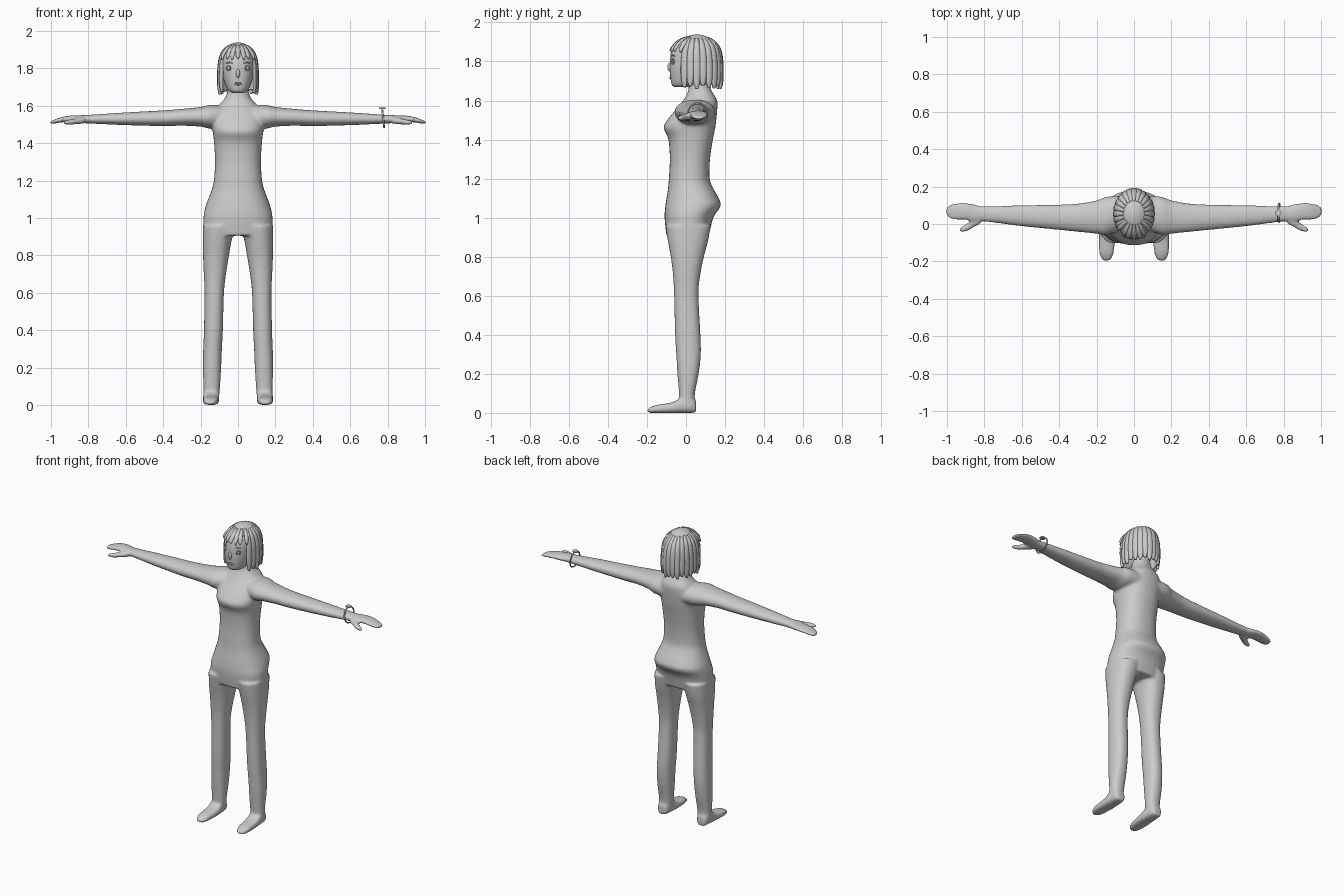
import bpy, bmesh, math
from mathutils import Vector, Matrix

if "Cube" in bpy.data.objects:
    bpy.data.objects.remove(bpy.data.objects["Cube"])

grey = bpy.data.materials.new("plain_grey")
grey.diffuse_color = (0.6, 0.6, 0.6, 1)
grey.use_nodes = True
grey.node_tree.nodes["Principled BSDF"].inputs["Base Color"].default_value = grey.diffuse_color


def finish(bm, name, smooth=True):
    bmesh.ops.recalc_face_normals(bm, faces=bm.faces[:])
    for f in bm.faces:
        f.smooth = smooth
    me = bpy.data.meshes.new(name)
    bm.to_mesh(me)
    bm.free()
    me.materials.append(grey)
    ob = bpy.data.objects.new(name, me)
    bpy.context.collection.objects.link(ob)
    return ob


def catmull(rows, steps):
    """Smooth a list of equal-length number rows."""
    out = []
    for i in range(len(rows) - 1):
        a, b, c, d = (rows[max(i - 1, 0)], rows[i], rows[i + 1], rows[min(i + 2, len(rows) - 1)])
        for k in range(steps):
            t = k / steps
            out.append([0.5 * (2 * q + (r - p) * t + (2 * p - 5 * q + 4 * r - s) * t * t
                               + (3 * q - p - 3 * r + s) * t ** 3) for p, q, r, s in zip(a, b, c, d)])
    return out + [list(rows[-1])]


def skin(bm, rings):
    """Bridge closed point rings and cap both ends."""
    vs = [[bm.verts.new(p) for p in r] for r in rings]
    n = len(vs[0])
    for a, b in zip(vs, vs[1:]):
        for i in range(n):
            j = (i + 1) % n
            bm.faces.new((a[i], a[j], b[j], b[i]))
    bm.faces.new(vs[0])
    bm.faces.new(vs[-1])


def loft(bm, axis, rows, side=1, n=32, p=2.3, steps=4):
    """Rounded sections along an axis; row = position, then the bounds on the two other axes."""
    rings = []
    for t, a0, a1, b0, b1 in catmull(rows, steps):
        ring = []
        for i in range(n):
            w = 2 * math.pi * i / n
            c, s = math.cos(w), math.sin(w)
            a = (a0 + a1) / 2 + (a1 - a0) / 2 * math.copysign(abs(c) ** (2 / p), c)
            b = (b0 + b1) / 2 + (b1 - b0) / 2 * math.copysign(abs(s) ** (2 / p), s)
            x, y, z = {'X': (t, a, b), 'Y': (a, t, b), 'Z': (a, b, t)}[axis]
            ring.append((x * side, y, z))
        rings.append(ring)
    skin(bm, rings)


def ball(bm, loc, size):
    m = Matrix.Translation(loc) @ Matrix.Diagonal((*size, 1))
    bmesh.ops.create_uvsphere(bm, u_segments=16, v_segments=10, radius=1, matrix=m)


# Body: torso, legs, feet, arms and thumbs fused into one smooth skin
body = bmesh.new()
torso = [(.905, .183, -.10, .117), (1.0, .185, -.11, .14), (1.06, .174, -.106, .178),
         (1.10, .16, -.10, .167), (1.15, .141, -.092, .14), (1.2, .129, -.088, .121),
         (1.3, .123, -.083, .123), (1.4, .128, -.09, .138), (1.46, .135, -.115, .15),
         (1.5, .14, -.096, .155), (1.55, .135, -.055, .16), (1.6, .105, -.015, .16),
         (1.64, .07, .008, .137), (1.68, .056, .015, .12), (1.74, .05, .02, .12)]
loft(body, 'Z', [(z, -w, w, f, b) for z, w, f, b in torso])
leg = [(.03, .102, .184, -.035, .045), (.1, .096, .185, -.036, .046), (.2, .09, .188, -.044, .065),
       (.3, .086, .186, -.05, .076), (.4, .081, .182, -.056, .074), (.6, .075, .179, -.061, .064),
       (.7, .064, .183, -.066, .072), (.8, .048, .187, -.078, .092), (.88, .034, .188, -.093, .113),
       (.96, .012, .187, -.105, .127)]
foot = [(.052, .118, .17, 0, .06), (.03, .105, .182, 0, .085), (-.02, .1, .187, 0, .08),
        (-.06, .1, .187, 0, .058), (-.10, .103, .188, 0, .048), (-.15, .108, .186, 0, .041),
        (-.185, .12, .175, 0, .028), (-.198, .137, .158, .002, .018)]
arm = [(.07, -.03, .15, 1.475, 1.60), (.15, -.058, .145, 1.477, 1.604), (.2, -.052, .126, 1.488, 1.593),
       (.3, -.042, .109, 1.493, 1.583), (.4, -.032, .104, 1.491, 1.575), (.6, -.012, .10, 1.496, 1.564),
       (.8, .013, .095, 1.505, 1.551), (.85, .01, .105, 1.508, 1.549), (.9, .021, .113, 1.513, 1.547),
       (.95, .021, .111, 1.51, 1.537), (.985, .029, .103, 1.504, 1.524), (1.004, .045, .09, 1.503, 1.517)]
thumb = [(.82, .0, .05, 1.505, 1.54), (.86, -.02, .03, 1.5, 1.535), (.89, -.038, .006, 1.498, 1.528),
         (.92, -.043, -.014, 1.498, 1.522), (.935, -.04, -.026, 1.502, 1.516)]
for s in (1, -1):
    loft(body, 'Z', leg, s)
    loft(body, 'Y', foot, s, p=2.8)
    loft(body, 'X', arm, s, p=2.1)
    loft(body, 'X', thumb, s, p=2)
body = finish(body, "body")
rm = body.modifiers.new("fuse", 'REMESH')
rm.mode = 'VOXEL'
rm.voxel_size = 0.007
rm.use_smooth_shade = True
sm = body.modifiers.new("soften", 'SMOOTH')
sm.factor, sm.iterations = 0.5, 10

# Head
head = bmesh.new()
skull = [(1.668, .025, -.055, .02), (1.68, .05, -.072, .06), (1.72, .071, -.08, .11),
         (1.78, .085, -.083, .14), (1.85, .088, -.076, .15), (1.9, .068, -.05, .13), (1.925, .03, 0, .08)]
loft(head, 'Z', [(z, -w, w, f, b) for z, w, f, b in skull], n=40)
finish(head, "head")

# Face: eyes with lids, brows, nose and lips
face = bmesh.new()
ball(face, (0, -.081, 1.772), (.011, .015, .024))
for z in (1.713, 1.72):
    ball(face, (0, -.079, z), (.022, .006, .004))
for s in (1, -1):
    turn = Matrix.Rotation(s * .5, 4, 'Z')
    ball(face, (s * .05, -.066, 1.80), (.009, .006, .009))
    for k in range(14):
        w = 2 * math.pi * k / 14
        off = turn @ Vector((.013 * math.cos(w), 0, .012 * math.sin(w)))
        ball(face, Vector((s * .05, -.067, 1.80)) + off, (.0032, .0032, .0032))
    for k in range(-2, 3):
        off = turn @ Vector((k * .007, 0, -.001 * k * k))
        ball(face, Vector((s * .047, -.067, 1.832)) + off, (.006, .004, .003))
finish(face, "face_features")

# Hair: crown dome, back shell and separate locks on one elliptical outline
RX, RY, CY = .104, .130, .055


def hair_point(ang, s, z):
    return Vector((RX * s * math.cos(ang), CY + RY * s * math.sin(ang), z))


def lock(bm, deg, path, thick=.0085):
    ang = math.radians(deg)
    rows = catmull(path, 3)
    pts = [hair_point(ang, s, z) for s, z, w in rows]
    across = Vector((-RX * math.sin(ang), RY * math.cos(ang), 0)).normalized()
    rings = []
    for i, (s, z, w) in enumerate(rows):
        along = pts[min(i + 1, len(pts) - 1)] - pts[max(i - 1, 0)]
        out = across.cross(along).normalized()
        rings.append([pts[i] + across * w * math.cos(a) + out * min(thick, w) * math.sin(a)
                      for a in [2 * math.pi * k / 10 for k in range(10)]])
    skin(bm, rings)


crown = bmesh.new()
dome = [(1.872, .87), (1.89, .80), (1.91, .64), (1.925, .45), (1.935, .22), (1.938, .03)]
loft(crown, 'Z', [(z, -RX * s, RX * s, CY - RY * s, CY + RY * s) for z, s in dome], n=40, p=2)
finish(crown, "hair_crown")

shell = bmesh.new()
outline = catmull([(.5, 1.915), (.8, 1.882), (.93, 1.83), (.97, 1.76), (.95, 1.70), (.91, 1.685)], 3)
cols = [[shell.verts.new(hair_point(math.radians(-30 + 8 * k), s, z)) for s, z in outline] for k in range(31)]
for a, b in zip(cols, cols[1:]):
    for i in range(len(outline) - 1):
        shell.faces.new((a[i], b[i], b[i + 1], a[i + 1]))
shell = finish(shell, "hair_shell")
sol = shell.modifiers.new("thickness", 'SOLIDIFY')
sol.thickness, sol.offset = .008, 0

locks = bmesh.new()
for k in range(17):
    dz = .008 * math.sin(k * 2.4)
    lock(locks, -30 + 15 * k, [(.5, 1.916, .007), (.68, 1.90, .012), (.84, 1.876, .016), (.96, 1.83, .018),
                               (1.0, 1.76, .019), (.99, 1.70 + dz, .016), (.95, 1.668 + dz, .007)])
for k, deg in enumerate((-142, -122, -107, -90, -73, -58, -38)):
    dz = .006 * (k % 2)
    lock(locks, deg, [(.45, 1.922, .006), (.68, 1.908, .011), (.87, 1.888, .013),
                      (1.0, 1.865, .010), (1.03, 1.845 + dz, .003)], .007)
finish(locks, "hair_locks")

# Wrist band: slim ring with a round plate on top
band = bmesh.new()
rings = 32
grid = []
for i in range(rings):
    a = 2 * math.pi * i / rings
    d = Vector((-.1 * math.sin(a), math.cos(a), math.sin(a)))
    grid.append([band.verts.new(Vector((.776, .06, 1.534)) + d * (.05 + .004 * math.cos(b))
                                + Vector((.005 * math.sin(b), 0, 0)))
                 for b in [2 * math.pi * k / 8 for k in range(8)]])
for i in range(rings):
    for k in range(8):
        a, b, m = grid[i], grid[(i + 1) % rings], (k + 1) % 8
        band.faces.new((a[k], b[k], b[m], a[m]))
finish(band, "wrist_band")
plate = bmesh.new()
bmesh.ops.create_cone(plate, cap_ends=True, segments=24, radius1=.017, radius2=.017, depth=.008,
                      matrix=Matrix.Translation((.771, .06, 1.587)))
finish(plate, "wrist_plate", False)
